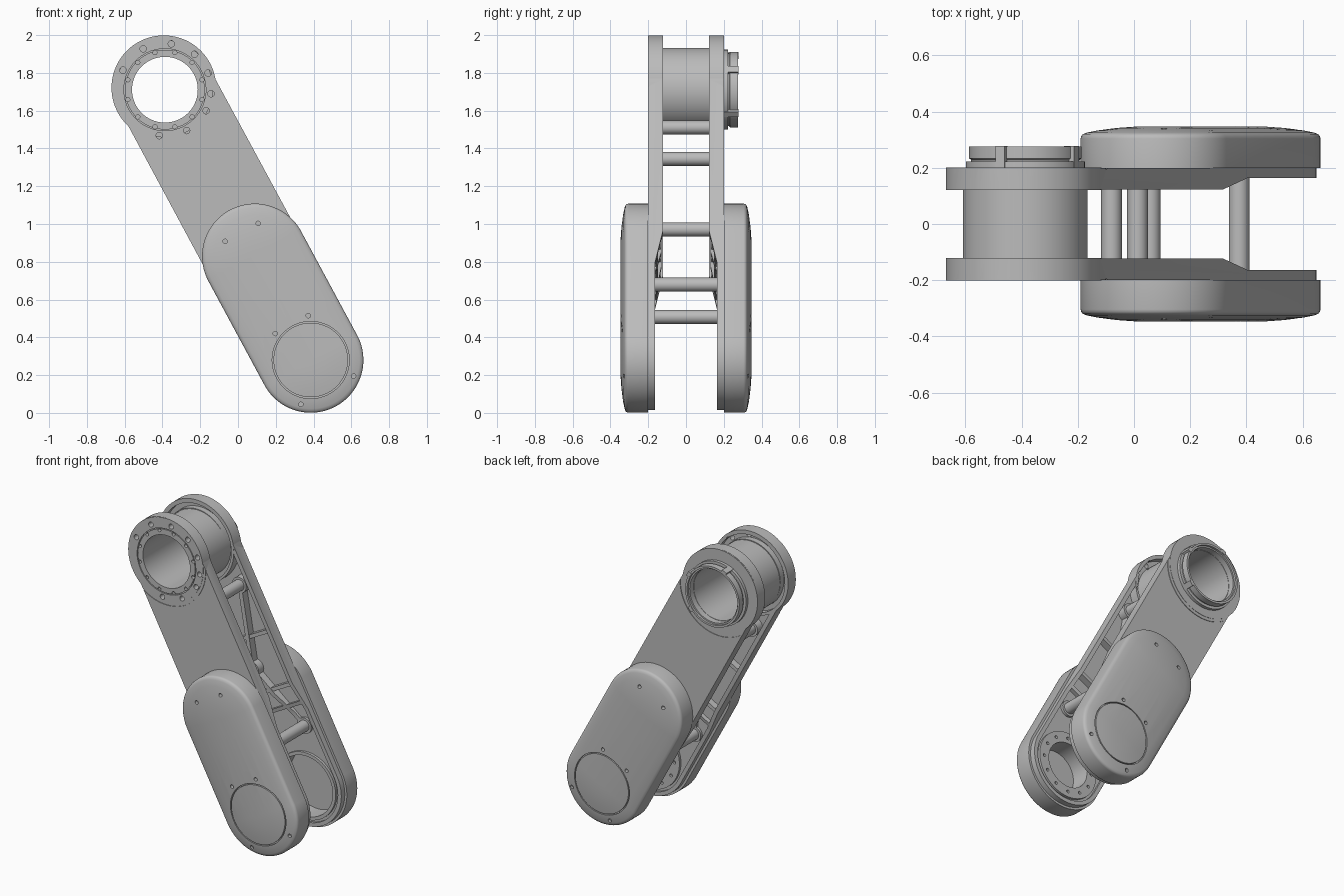
import bpy, bmesh, math
from mathutils import Matrix, Vector

cube = bpy.data.objects.get("Cube")
if cube:
    bpy.data.objects.remove(cube, do_unlink=True)

# Parts are built upright with the lower pivot at the origin, then tilted
BORE = 0.174
LOW, TOP = Vector((0.385, 0, 0.28)), Vector((-0.387, 0, 1.711))
LENGTH = (TOP - LOW).length
TILT = Matrix.Translation(LOW) @ Matrix.Rotation(
    math.atan2(TOP.x - LOW.x, TOP.z - LOW.z), 4, 'Y')

grey = bpy.data.materials.new("machined_grey")
grey.use_nodes = True
grey.diffuse_color = (0.5, 0.5, 0.5, 1)
grey.node_tree.nodes["Principled BSDF"].inputs["Base Color"].default_value = (0.5, 0.5, 0.5, 1)
parts = []


def local(x, z):
    p = TILT.inverted() @ Vector((x, 0, z))
    return p.x, p.z


def outline(y, r, u0=0, u1=None, x=0, r1=None, n=72):
    """Circle, or capsule from height u0 to u1."""
    u1, r1 = (u0 if u1 is None else u1), (r1 or r)
    pts = []
    for i in range(n):
        a = math.tau * (i + 0.5) / n
        rr, u = (r1, u1) if math.sin(a) > 0 else (r, u0)
        pts.append((x + rr * math.cos(a), y, u + rr * math.sin(a)))
    return pts


def add_loft(bm, loops, ring=False):
    rows = [[bm.verts.new(p) for p in loop] for loop in loops]
    pairs = list(zip(rows, rows[1:])) + ([(rows[-1], rows[0])] if ring else [])
    for a, b in pairs:
        for i in range(len(a)):
            j = (i + 1) % len(a)
            bm.faces.new((a[i], a[j], b[j], b[i]))
    if not ring:
        bm.faces.new(rows[0])
        bm.faces.new(rows[-1])


def solid(name, *lofts, ring=False, keep=True):
    bm = bmesh.new()
    for loops in lofts:
        add_loft(bm, loops, ring)
    bmesh.ops.recalc_face_normals(bm, faces=bm.faces)
    mesh = bpy.data.meshes.new(name)
    bm.to_mesh(mesh)
    bm.free()
    mesh.materials.append(grey)
    ob = bpy.data.objects.new(name, mesh)
    bpy.context.collection.objects.link(ob)
    if keep:
        parts.append(ob)
    return ob


def disc(y0, y1, r, u=0, x=0, n=72):
    return [outline(y0, r, u, x=x, n=n), outline(y1, r, u, x=x, n=n)]


def tube(y0, y1, r0, r1, u):
    return [outline(y, r, u) for r, y in ((r0, y0), (r1, y0), (r1, y1), (r0, y1))]


def bar(p, q, half, y0, y1):
    """Box along the line p-q on the link plane."""
    p, q = Vector(p), Vector(q)
    d = (q - p).normalized()
    s = Vector((-d.y, d.x)) * half
    return [[(c.x, y, c.y) for c in (p + s, q + s, q - s, p - s)] for y in (y0, y1)]


def combine(ob, operation, *lofts, ring=False):
    tool = solid("cutter", *lofts, ring=ring, keep=False)
    tool.hide_render = True
    mod = ob.modifiers.new("cut", 'BOOLEAN')
    mod.operation, mod.object, mod.solver = operation, tool, 'EXACT'
    bpy.ops.object.select_all(action='DESELECT')
    bpy.context.view_layer.objects.active = ob
    ob.select_set(True)
    bpy.ops.object.modifier_apply(modifier=mod.name)
    bpy.data.objects.remove(tool, do_unlink=True)


def polar(r, deg, u=LENGTH):
    """Point round a pivot, with the angle measured on the tilted link."""
    a = math.radians(deg)
    c = TILT @ Vector((0, 0, u))
    return local(c.x + r * math.cos(a), c.z + r * math.sin(a))


MID = (0, 0.785)
RODS = [(-0.175, 1.304), (0.175, 1.304), MID, (-0.18, 0.356), (0.18, 0.356)]
COVER_TOP = 0.624
COVER_DOTS = [local(*p) for p in ((-0.068, 0.908), (0.107, 1.003), (0.197, 0.42),
                                  (0.372, 0.515), (0.612, 0.195), (0.333, 0.045))]

for side, s, low_bore in (("front", -1, 0.15), ("back", 1, 0.2)):
    # Arm plate: hollowed on the inside, with pivot bosses, ribs and rod bosses
    arm = solid(side + "_arm_plate", [outline(s * y, 0.264, 0, LENGTH, r1=0.262) for y in (0.122, 0.2)])
    combine(arm, 'DIFFERENCE', [outline(s * y, 0.238, 0, LENGTH, r1=0.234) for y in (0.1, 0.18)])
    combine(arm, 'UNION', disc(s * 0.121, s * 0.202, 0.277, LENGTH + 0.012))
    combine(arm, 'UNION', disc(s * 0.123, s * 0.19, 0.222))
    for rod in RODS:
        if rod != MID:
            combine(arm, 'UNION', bar(rod, MID, 0.014, s * 0.13, s * 0.19))
        combine(arm, 'UNION', disc(s * 0.126, s * 0.19, 0.052, rod[1], rod[0], 32))
    for u in (0.5, 0.63, 0.98):
        combine(arm, 'UNION', bar((-0.245, u), (0.245, u), 0.012, s * 0.135, s * 0.19))
    # Thinner lower half, with a sloping step
    step = ((0.05, -0.4), (0.163, -0.4), (0.163, 0.45), (0.122, 0.635), (0.05, 0.635))
    combine(arm, 'DIFFERENCE', [[(x, s * y, u) for y, u in step] for x in (-0.4, 0.4)])
    combine(arm, 'DIFFERENCE', disc(s * 0.05, s * 0.3, BORE, LENGTH), disc(s * 0.05, s * 0.3, low_bore))
    # Recess round the drum and seam line across the neck
    combine(arm, 'DIFFERENCE', tube(s * 0.1, s * 0.16, 0.222, 0.255, LENGTH + 0.006), ring=True)
    combine(arm, 'DIFFERENCE', tube(s * 0.196, s * 0.25, 0.287, 0.291, LENGTH), ring=True)

    # Domed cover with a cavity, a ring groove and screw holes
    dome = ((0.279, 0.2), (0.279, 0.304), (0.277, 0.313), (0.271, 0.32), (0.258, 0.325),
            (0.22, 0.333), (0.15, 0.342), (0.08, 0.347), (0.02, 0.348))
    cover = solid(side + "_cover", [outline(s * y, r, 0, COVER_TOP) for r, y in dome])
    combine(cover, 'DIFFERENCE', disc(s * 0.15, s * 0.29, low_bore))
    combine(cover, 'DIFFERENCE', tube(s * 0.322, s * 0.4, 0.197, 0.204, 0), ring=True)
    combine(cover, 'DIFFERENCE', *[disc(s * 0.31, s * 0.4, 0.012, u, x, 16) for x, u in COVER_DOTS])

    if side == "front":
        # Face ring and bolt holes of the upper pivot, bolt circle of the lower
        combine(arm, 'DIFFERENCE', tube(-0.194, -0.25, 0.211, 0.217, LENGTH), ring=True)
        big = [polar(0.245, a) for a in (155, 118, 82, 50, 21, -5, -27, -62, -97)]
        small = [polar(0.203, 15 + 30 * k) for k in range(12)]
        lower = [polar(0.185, 30 * k, 0) for k in range(12)]
        combine(arm, 'DIFFERENCE',
                *[disc(-0.1, -0.25, 0.017, u, x, 20) for x, u in big])
        combine(arm, 'DIFFERENCE',
                *[disc(-0.18, -0.25, 0.011, u, x, 16) for x, u in small],
                *[disc(-0.15, -0.178, 0.01, u, x, 12) for x, u in lower])

# Hollow drum between the plates
solid("pivot_drum", tube(-0.165, 0.165, BORE, 0.222, LENGTH), ring=True)

# Rear flange: wide foot ring, narrow collar and three keys
solid("rear_foot_ring", tube(0.195, 0.222, BORE, 0.212, LENGTH), ring=True)
solid("rear_collar", [outline(y, r, LENGTH) for r, y in (
    (BORE + 0.002, 0.2), (0.193, 0.2), (0.193, 0.228), (0.2, 0.234), (0.2, 0.276),
    (0.186, 0.276), (0.186, 0.262), (BORE + 0.002, 0.262))], ring=True)
for i, a in enumerate((31, 115, -38)):
    solid(f"rear_key_{i + 1}", bar(polar(0.188, a), polar(0.213, a), 0.018, 0.2, 0.278))

# Spacer rods
for i, (x, u) in enumerate(RODS):
    solid(f"spacer_rod_{i + 1}", disc(-0.185, 0.185, 0.037, u, x, 40))

# Tilt the link and smooth the round faces
bpy.ops.object.select_all(action='DESELECT')
for ob in parts:
    ob.data.transform(TILT)
    ob.data.update()
    ob.select_set(True)
bpy.context.view_layer.objects.active = parts[0]
bpy.ops.object.shade_smooth_by_angle(angle=math.radians(32))
